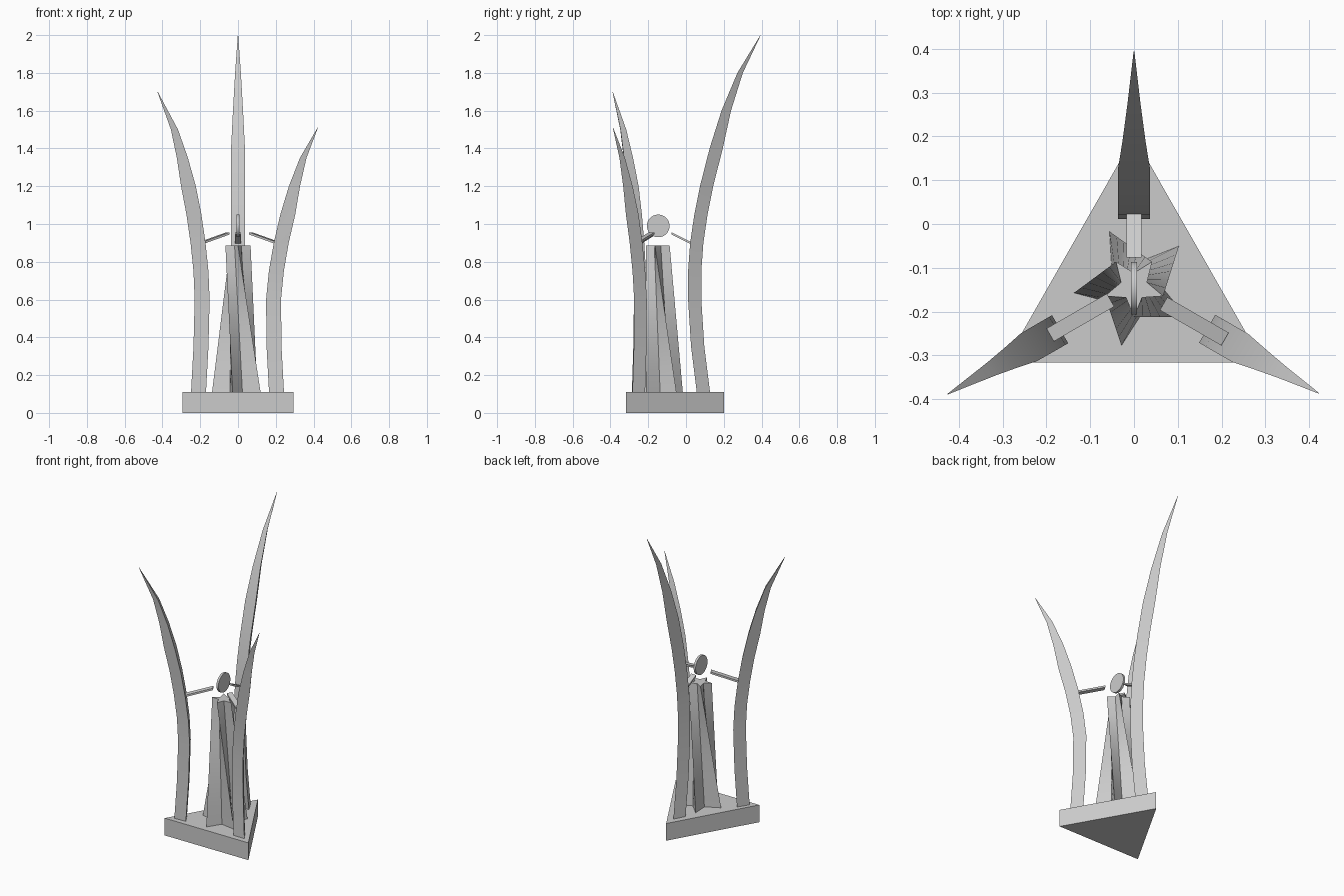
import bpy, bmesh, math
from mathutils import Vector

if "Cube" in bpy.data.objects:
    bpy.data.objects.remove(bpy.data.objects["Cube"], do_unlink=True)

GREY = (0.6, 0.6, 0.6, 1)
mat = bpy.data.materials.new("light grey")
mat.use_nodes = True
mat.diffuse_color = GREY
mat.node_tree.nodes["Principled BSDF"].inputs["Base Color"].default_value = GREY

CENTRE = Vector((0, -0.143, 0))


def polar(angle, r, side, z):
    """Point at radius r along an angle, shifted sideways, about the centre."""
    a = math.radians(angle)
    return CENTRE + Vector((r * math.cos(a) - side * math.sin(a),
                            r * math.sin(a) + side * math.cos(a), z))


def loft(name, rings, smooth=None):
    """Skin a list of equal-length rings and cap both ends."""
    bm = bmesh.new()
    vs = [[bm.verts.new(p) for p in ring] for ring in rings]
    for lo, hi in zip(vs, vs[1:]):
        n = len(lo)
        for i in range(n):
            j = (i + 1) % n
            bm.faces.new((lo[i], lo[j], hi[j], hi[i]))
    bm.faces.new(vs[0][::-1])
    bm.faces.new(vs[-1])
    bmesh.ops.recalc_face_normals(bm, faces=bm.faces)
    mesh = bpy.data.meshes.new(name)
    bm.to_mesh(mesh)
    bm.free()
    obj = bpy.data.objects.new(name, mesh)
    bpy.context.collection.objects.link(obj)
    mesh.materials.append(mat)
    if smooth:
        bpy.ops.object.select_all(action='DESELECT')
        obj.select_set(True)
        bpy.context.view_layer.objects.active = obj
        bpy.ops.object.shade_smooth_by_angle(angle=math.radians(smooth))
    return obj


# Triangular plinth
FLOOR = 0.11
corners = [(0, 0.2), (-0.295, -0.317), (0.295, -0.317)]
loft("plinth", [[(x, y, z) for x, y in corners] for z in (0, FLOOR)])


# Horns: flat inner face, ridge outside, tapering to a point
def horn(name, angle, profile):
    top = profile[-1][0]
    rings = []
    for z, r in profile:
        t = (z - FLOOR) / (top - FLOOR)
        taper = max(0.01, min(1, (1 - t) / 0.32)) ** 0.8
        half, depth = 0.037 * taper, 0.07 * taper
        rings.append([polar(angle, r, -half, z), polar(angle, r + depth, 0, z),
                      polar(angle, r, half, z)])
    loft(name, rings, 30)


horn("back_horn", 90, [(FLOOR, .2), (.35, .17), (.6, .154), (.75, .154), (.9, .165),
                       (1.05, .187), (1.2, .217), (1.4, .268), (1.6, .331),
                       (1.8, .415), (2, .537)])
horn("right_horn", 210, [(FLOOR, .217), (.35, .202), (.6, .195), (.75, .202), (.9, .22),
                         (1.05, .245), (1.2, .279), (1.35, .322), (1.5, .377), (1.7, .491)])
horn("left_horn", 330, [(FLOOR, .211), (.35, .196), (.6, .193), (.75, .21), (.9, .24),
                        (1.05, .28), (1.2, .327), (1.35, .388), (1.51, .487)])


# Flat arms reaching from the horns towards the disc
def arm(name, angle, inner, outer):
    def end(r, z):
        return [polar(angle, r, s, z + h) for s, h in
                ((-.017, -.006), (.017, -.006), (.017, .006), (-.017, .006))]
    loft(name, [end(inner, .95), end(outer, .9)])


arm("back_arm", 90, .066, .168)
arm("right_arm", 210, .062, .222)
arm("left_arm", 330, .078, .24)


# Twisted star column, ruled from a wide foot to a narrow top
def star(turn, outer, inner, z):
    return [polar(turn + 36 * i, inner if i % 2 else outer, 0, z) for i in range(10)]


foot = star(-30, .138, .058, FLOOR)
head = star(-90, .07, .031, .885)
STEPS = 6
loft("star_column", [[a.lerp(b, k / STEPS) for a, b in zip(foot, head)]
                     for k in range(STEPS + 1)], 25)

# Upright disc above the column
bpy.ops.mesh.primitive_cylinder_add(vertices=48, radius=0.06, depth=0.014,
                                    location=CENTRE + Vector((0, -.004, .99)),
                                    rotation=(0, math.pi / 2, 0))
disc = bpy.context.object
disc.name = "disc"
disc.data.materials.append(mat)
bpy.ops.object.shade_smooth_by_angle(angle=math.radians(30))
